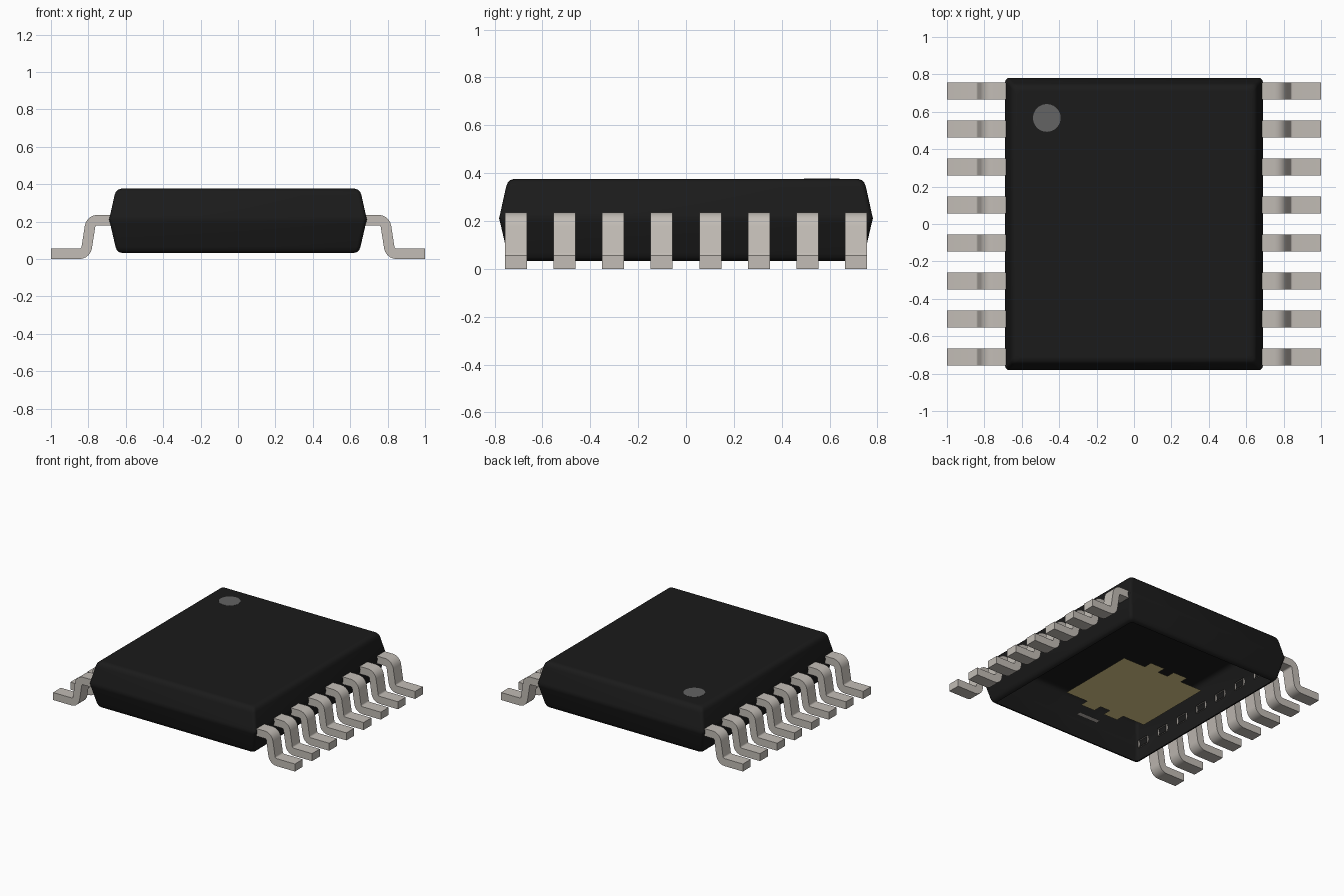
import bpy, bmesh, math
from mathutils import Vector

cube = bpy.data.objects.get("Cube")
if cube:
    bpy.data.objects.remove(cube, do_unlink=True)


def material(name, rgb):
    m = bpy.data.materials.new(name)
    m.use_nodes = True
    m.diffuse_color = (*rgb, 1)
    m.node_tree.nodes["Principled BSDF"].inputs["Base Color"].default_value = (*rgb, 1)
    return m


BLACK = material("black_plastic", (0.0108, 0.0108, 0.0108))
METAL = material("tinned_metal", (0.54, 0.505, 0.465))
GREY = material("grey_mark", (0.125, 0.125, 0.125))
GOLD = material("pale_gold", (0.74, 0.61, 0.27))


def finish(name, bm, mat, smooth=True):
    mesh = bpy.data.meshes.new(name)
    bm.to_mesh(mesh)
    bm.free()
    mesh.materials.append(mat)
    ob = bpy.data.objects.new(name, mesh)
    bpy.context.collection.objects.link(ob)
    if smooth:
        bpy.ops.object.select_all(action='DESELECT')
        ob.select_set(True)
        bpy.context.view_layer.objects.active = ob
        bpy.ops.object.shade_smooth_by_angle(angle=math.radians(35))
    return ob


def skin(bm, rings):
    """Join consecutive closed rings of vertices with quads."""
    for a, b in zip(rings, rings[1:]):
        for i in range(len(a)):
            j = (i + 1) % len(a)
            bm.faces.new((a[i], a[j], b[j], b[i]))


# Body: rounded rectangles stacked along a tapered profile, open underneath
HALF_X, HALF_Y, CORNER, STEPS = 0.689, 0.781, 0.022, 4
PROFILE = [(0.033, 0.068), (0.038, 0.05), (0.048, 0.041), (0.066, 0.034),
           (0.196, 0.004), (0.212, 0.0), (0.228, 0.004),
           (0.342, 0.029), (0.36, 0.036), (0.371, 0.047), (0.376, 0.064), (0.376, 0.072)]


def rounded_ring(bm, z, inset):
    ring = []
    for k, (sx, sy) in enumerate([(1, 1), (-1, 1), (-1, -1), (1, -1)]):
        cx, cy = sx * (HALF_X - inset - CORNER), sy * (HALF_Y - inset - CORNER)
        for s in range(STEPS + 1):
            a = math.pi / 2 * (k + s / STEPS)
            ring.append(bm.verts.new((cx + CORNER * math.cos(a), cy + CORNER * math.sin(a), z)))
    return ring


bm = bmesh.new()
rings = [rounded_ring(bm, z, inset) for z, inset in PROFILE]
skin(bm, rings)
bm.faces.new(rings[-1])
finish("body", bm, BLACK)

# Leads: a bent strip swept along a filleted path, its open end just inside the body wall
THICK, WIDTH, PITCH, COUNT, BEND = 0.056, 0.092, 0.203, 8, 0.04


def filleted(points, radius, steps=5):
    """Return (point, tangent) pairs along a polyline with round corners."""
    pts = [Vector(p) for p in points]
    out = [(pts[0], (pts[1] - pts[0]).normalized())]
    for a, b, c in zip(pts, pts[1:], pts[2:]):
        d1, d2 = (b - a).normalized(), (c - b).normalized()
        turn = d1.angle_signed(d2)          # positive is clockwise
        side = 1 if turn < 0 else -1
        start = b - d1 * radius * math.tan(abs(turn) / 2)
        centre = start + Vector((-d1.y, d1.x)) * side * radius
        for s in range(steps + 1):
            ang = side * abs(turn) * s / steps
            co, si = math.cos(ang), math.sin(ang)
            d = Vector((d1.x * co - d1.y * si, d1.x * si + d1.y * co))
            out.append((centre - Vector((-d.y, d.x)) * side * radius, d))
    out.append((pts[-1], (pts[-1] - pts[-2]).normalized()))
    return out


path = filleted([(0.672, 0.208), (0.786, 0.208), (0.814, THICK / 2), (1.0, THICK / 2)], BEND)
bm = bmesh.new()
rings = []
for p, d in path:
    n = Vector((-d.y, d.x)) * THICK / 2
    rings.append([bm.verts.new((p.x + u * n.x, v * WIDTH / 2, p.y + u * n.y))
                  for u, v in ((1, 1), (1, -1), (-1, -1), (-1, 1))])
skin(bm, rings)
bm.faces.new(rings[-1])
bmesh.ops.recalc_face_normals(bm, faces=bm.faces)
first = finish("lead_left_1", bm, METAL)
for side, turn in (("left", 0), ("right", math.pi)):
    for i in range(COUNT):
        ob = first
        if side == "right" or i:
            ob = bpy.data.objects.new(f"lead_{side}_{i + 1}", first.data)
            bpy.context.collection.objects.link(ob)
        ob.location.y = (i - (COUNT - 1) / 2) * PITCH
        ob.rotation_euler.z = turn

# Orientation mark on the top
bm = bmesh.new()
bmesh.ops.create_cone(bm, cap_ends=True, segments=40, radius1=0.074, radius2=0.074, depth=0.002)
bmesh.ops.translate(bm, verts=bm.verts, vec=(-0.466, 0.567, 0.376))
finish("orientation_mark", bm, GREY)


def underside_plate(name, outline, mat):
    """A flat plate facing down, level with the bottom rim."""
    bm = bmesh.new()
    bm.faces.new([bm.verts.new((x, y, 0.035)) for x, y in reversed(outline)])
    finish(name, bm, mat, smooth=False)


# Thermal pad underneath, with two tabs on the front and back edges
PAD_X, PAD_Y, TAB = 0.343, 0.305, 0.065
edge = [(PAD_X, PAD_Y)]
for inner, outer in ((0.16, 0.04), (-0.04, -0.16)):
    edge += [(inner, PAD_Y), (inner, PAD_Y + TAB), (outer, PAD_Y + TAB), (outer, PAD_Y)]
edge.append((-PAD_X, PAD_Y))
underside_plate("thermal_pad", edge + [(-x, -y) for x, y in edge], GOLD)

# Small plain strip in front of the pad
underside_plate("underside_strip", [(0.1, -0.45), (-0.08, -0.45), (-0.08, -0.49), (0.1, -0.49)], METAL)
